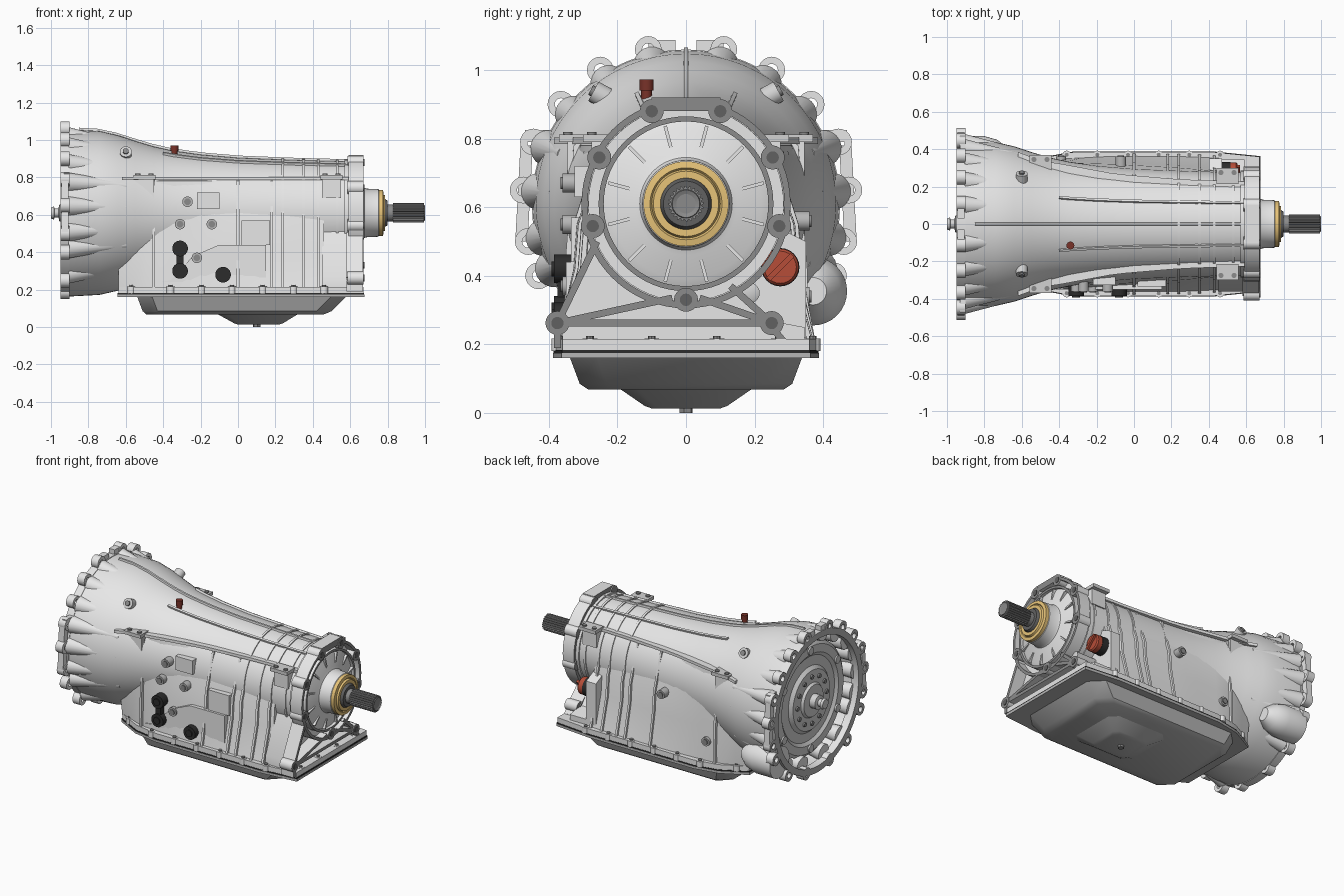
import bpy, bmesh, math
from mathutils import Vector

cube = bpy.data.objects.get("Cube")
if cube:
    bpy.data.objects.remove(cube)

AXIS_Z = 0.61


def material(name, *rgb):
    m = bpy.data.materials.new(name)
    m.use_nodes = True
    m.diffuse_color = (*rgb, 1)
    m.node_tree.nodes["Principled BSDF"].inputs["Base Color"].default_value = (*rgb, 1)
    return m


CASE = material("cast aluminium", 0.95, 0.95, 0.95)
MID = material("bright grey", 0.65, 0.65, 0.65)
FACE = material("machined grey", 0.26, 0.26, 0.26)
PAN = material("pan grey", 0.47, 0.47, 0.47)
STEEL = material("dark steel", 0.12, 0.12, 0.12)
BLACK = material("black plastic", 0.025, 0.025, 0.025)
GOLD = material("brass", 0.8, 0.55, 0.19)
RED = material("red plastic", 0.47, 0.075, 0.04)
DARK_RED = material("dark red plastic", 0.19, 0.032, 0.022)


def loft(name, rings, mat, closed=False, rule=None, second=None):
    """Skin a list of equal point rings; cap the ends unless closed."""
    bm = bmesh.new()
    vs = [[bm.verts.new(p) for p in ring] for ring in rings]
    n = len(vs[0])
    pairs = list(zip(vs, vs[1:])) + ([(vs[-1], vs[0])] if closed else [])
    for a, b in pairs:
        for i in range(n):
            j = (i + 1) % n
            bm.faces.new((a[i], a[j], b[j], b[i]))
    if not closed:
        bm.faces.new(vs[0])
        bm.faces.new(vs[-1])
    bmesh.ops.recalc_face_normals(bm, faces=bm.faces)
    bm.normal_update()
    for f in bm.faces:
        f.smooth = True
        if rule and rule(f):
            f.material_index = 1
    for e in bm.edges:
        e.smooth = e.calc_face_angle(0) < 0.6
    me = bpy.data.meshes.new(name)
    bm.to_mesh(me)
    bm.free()
    me.materials.append(mat)
    if second:
        me.materials.append(second)
    ob = bpy.data.objects.new(name, me)
    bpy.context.collection.objects.link(ob)


def revolve(name, profile, mat, y=0, z=AXIS_Z, segs=64, **kw):
    """Turn (x, radius) points about a line along x."""
    rings = [[(x, y + r * math.cos(t), z + r * math.sin(t))
              for t in (i * math.tau / segs for i in range(segs))] for x, r in profile]
    loft(name, rings, mat, **kw)


def rod(name, p, q, r, mat, r2=None, segs=20):
    p, q = Vector(p), Vector(q)
    d = (q - p).normalized()
    u = d.orthogonal().normalized()
    w = d.cross(u)
    ts = [i * math.tau / segs for i in range(segs)]
    loft(name, [[c + (u * math.cos(t) + w * math.sin(t)) * k for t in ts]
                for c, k in ((p, r), (q, r if r2 is None else r2))], mat)


def prism(name, pts, axis, a, b, mat, **kw):
    put = {"x": lambda u, v, w: (w, u, v), "y": lambda u, v, w: (u, w, v),
           "z": lambda u, v, w: (u, v, w)}[axis]
    loft(name, [[put(u, v, w) for u, v in pts] for w in (a, b)], mat, **kw)


def block(name, x0, x1, y0, y1, z0, z1, mat):
    prism(name, [(x0, y0), (x1, y0), (x1, y1), (x0, y1)], "z", z0, z1, mat)


def beam(name, p, q, w, a, b, mat, **kw):
    """Straight bar in the yz plane between two points."""
    p, q = Vector(p), Vector(q)
    n = (q - p).normalized().orthogonal() * w
    prism(name, [p + n, q + n, q - n, p - n], "x", a, b, mat, **kw)


def interp(table, x):
    for (a, *u), (b, *v) in zip(table, table[1:]):
        if x <= b:
            t = max(0, (x - a) / (b - a))
            return [i + (j - i) * t for i, j in zip(u, v)]
    return table[-1][1:]


def span(a, b, n):
    return [a + (b - a) * i / (n - 1) for i in range(n)]


grey = dict(rule=lambda f: abs(f.normal.x) > 0.9, second=FACE)
front_grey = dict(rule=lambda f: f.normal.x < -0.9, second=PAN)

# Bell housing and round main case
SHELL = [(-0.91, 0.447), (-0.74, 0.438), (-0.64, 0.415), (-0.55, 0.385), (-0.45, 0.355),
         (-0.35, 0.333), (-0.2, 0.312), (0.0, 0.295), (0.3, 0.283), (0.6, 0.275)]
inner = [(-0.6, 0.02), (-0.6, 0.37), (-0.7, 0.4), (-0.92, 0.42)]
revolve("main_case", inner + SHELL, CASE)
revolve("bell_flange", [(-0.95, 0.41), (-0.95, 0.45), (-0.9, 0.45), (-0.9, 0.41)],
        CASE, closed=True, **front_grey)

# Bolt lugs with soft cast fingers fading into the bell
LUGS = [(0.11, 1.06), (0.25, 1.0), (0.365, 0.9), (0.445, 0.79), (0.475, 0.65),
        (0.46, 0.5), (0.43, 0.4), (0.3, 0.25), (0.12, 0.19)]
for s in (-1, 1):
    for y, z in LUGS:
        y *= s
        revolve("bell_lug", [(-0.95, 0.018), (-0.95, 0.039), (-0.9, 0.039), (-0.9, 0.018)], CASE,
                y, z, 20, closed=True, **front_grey)
        k = Vector((y, z - AXIS_Z))
        p, q = k * 0.9, k * 0.8
        rod("bell_finger", (-0.91, p.x, p.y + AXIS_Z), (-0.6, q.x, q.y + AXIS_Z), 0.054, CASE, 0.02)
    # web between neighbouring lugs and flat ear at the shoulder
    beam("lug_web", (s * 0.465, 0.78), (s * 0.48, 0.5), 0.018, -0.945, -0.905, CASE)
    block("bell_ear", -0.93, -0.9, s * 0.4, s * 0.47, 0.79, 0.825, CASE)
    beam("top_web", (s * 0.03, 1.07), (s * 0.11, 1.07), 0.018, -0.945, -0.905, CASE)

# Rounded starter pocket low on one side
revolve("starter_pocket", [(-0.93, 0.1), (-0.8, 0.1), (-0.73, 0.08), (-0.68, 0.04)], CASE,
        0.37, 0.355, 32)

# Torque converter inside the bell
revolve("converter_disc", [(-0.62, 0.3), (-0.84, 0.36), (-0.875, 0.36), (-0.89, 0.34), (-0.89, 0.29),
                           (-0.875, 0.27), (-0.88, 0.21), (-0.9, 0.19), (-0.9, 0.11),
                           (-0.915, 0.1), (-0.915, 0.02)], MID)
revolve("pilot_hub", [(-0.9, 0.045), (-0.955, 0.045), (-0.96, 0.024), (-0.98, 0.024),
                      (-0.985, 0.035), (-1.0, 0.03)], MID, segs=24)
for i in range(12):
    t = i * math.tau / 12
    y, z = math.cos(t), math.sin(t)
    rod("converter_bolt", (-0.89, 0.15 * y, AXIS_Z + 0.15 * z),
        (-0.91, 0.15 * y, AXIS_Z + 0.15 * z), 0.014, FACE, segs=12)
    if i % 2:
        rod("converter_pad", (-0.88, 0.315 * y, AXIS_Z + 0.315 * z),
            (-0.9, 0.315 * y, AXIS_Z + 0.315 * z), 0.025, MID)

# Lower valve body casing, wider toward the pan
BODY = [(-0.64, 0.3, 0.29, 0.27), (-0.45, 0.315, 0.33, 0.345), (-0.1, 0.25, 0.32, 0.365),
        (0.25, 0.22, 0.3, 0.365), (0.6, 0.2, 0.27, 0.35)]


def body_ring(x, grow=0.0):
    top, mid, low = (w + grow for w in interp(BODY, x))
    half = [(top - 0.03, 0.8), (top, 0.78), (mid, 0.55), (mid + 0.01, 0.42), (low, 0.2)]
    return [(x, y, z) for y, z in half] + [(x, -y, z) for y, z in half[::-1]]


loft("lower_case", [body_ring(x) for x in span(-0.64, 0.46, 16)], CASE)

# Hoop ribs round the case
for x in (-0.45, 0.0, 0.18, 0.24, 0.35, 0.43):
    loft("side_rib", [body_ring(x - 0.007, 0.014), body_ring(x + 0.007, 0.014)], CASE)
for x in (0.24, 0.35, 0.43, 0.53):
    r = interp(SHELL, x)[0] + 0.006
    revolve("hoop_rib", [(x - 0.007, r), (x + 0.007, r)], CASE)

# Lengthwise ribs on the crown
for deg, x0 in ((0, -0.85), (24, -0.4), (-24, -0.4)):
    a = math.radians(deg)
    out, side = Vector((0, math.sin(a), math.cos(a))), Vector((0, math.cos(a), -math.sin(a)))
    rings = []
    for x in span(x0, 0.6, 16):
        c, r = Vector((x, 0, AXIS_Z)), interp(SHELL, x)[0]
        rings.append([c + out * (r + h) + side * w for h, w in
                      ((-0.02, -0.009), (0.012, -0.006), (0.012, 0.006), (-0.02, 0.009))])
    loft("crown_rib", rings, CASE)

for s in (-1, 1):
    # Shoulder ledge following the case
    rings = []
    for x in span(-0.62, 0.6, 16):
        y = max(math.sqrt(interp(SHELL, x)[0] ** 2 - 0.18 ** 2), interp(BODY, x)[0]) + 0.018
        rings.append([(x, s * v, z) for v, z in
                      ((y - 0.06, 0.785), (y, 0.785), (y, 0.803), (y - 0.06, 0.803))])
    loft("shoulder_ledge", rings, CASE)
    # Mounting tabs with gussets, and the shoulder boss
    for x, y in ((-0.5, 0.345), (0.5, 0.275)):
        block("mount_tab", x - 0.06, x + 0.06, s * (y - 0.06), s * (y + 0.025), 0.79, 0.812, MID)
        for dx in (-0.035, 0.035):
            rod("tab_bolt", (x + dx, s * y, 0.8), (x + dx, s * y, 0.82), 0.014, FACE, segs=12)
        block("tab_gusset", x - 0.05, x + 0.05, s * 0.22, s * y, 0.69, 0.79, CASE)
    rod("shoulder_boss", (-0.6, s * 0.2, 0.9), (-0.6, s * 0.27, 0.938), 0.032, MID)
    rod("boss_socket", (-0.6, s * 0.265, 0.935), (-0.6, s * 0.278, 0.942), 0.016, FACE, segs=12)

# Raised pads and bosses of each side
prism("sloped_pad", [(-0.42, 0.24), (0.15, 0.24), (0.15, 0.44), (-0.1, 0.44), (-0.24, 0.38),
                     (-0.36, 0.25)], "y", -0.35, -0.25, CASE)
block("side_pad", 0.02, 0.17, -0.335, -0.25, 0.44, 0.57, CASE)
block("upper_pad", -0.22, -0.1, -0.325, -0.22, 0.63, 0.72, CASE)
for x, z, s in ((-0.27, 0.67, -1), (-0.31, 0.55, -1), (-0.14, 0.55, -1), (-0.22, 0.37, -1),
                (-0.07, 0.56, 1), (-0.39, 0.34, 1)):
    rod("side_boss", (x, s * 0.26, z), (x, s * 0.36, z), 0.028, PAN)
    rod("boss_bolt", (x, s * 0.355, z), (x, s * 0.366, z), 0.018, FACE, segs=12)

# Black connectors on the front side
for x, z in ((-0.31, 0.42), (-0.31, 0.3), (-0.08, 0.28)):
    rod("connector", (x, -0.3, z), (x, -0.385, z), 0.042, BLACK)
    rod("connector_core", (x, -0.38, z), (x, -0.392, z), 0.022, BLACK)
block("connector_link", -0.328, -0.292, -0.375, -0.32, 0.3, 0.42, BLACK)

# Pan rail, gasket and oil pan
half = [(-0.64, 0.27), (-0.48, 0.355), (-0.32, 0.385), (0.42, 0.385), (0.67, 0.36)]
rim = half + [(x, -y) for x, y in half[::-1]]
prism("pan_rail", rim, "z", 0.182, 0.215, CASE)
prism("gasket", [(x * 1.005, y * 1.005) for x, y in rim], "z", 0.174, 0.183, BLACK)
prism("pan_rim", [(x * 1.008, y * 1.008) for x, y in rim], "z", 0.16, 0.175, PAN)


def tub(name, levels, mat):
    """Stack of chamfered rectangles (x0, x1, half width, corner, z)."""
    loft(name, [[(x0, w - c, z), (x0 + c, w, z), (x1 - c, w, z), (x1, w - c, z),
                 (x1, c - w, z), (x1 - c, -w, z), (x0 + c, -w, z), (x0, c - w, z)]
                for x0, x1, w, c, z in levels], mat)


tub("oil_pan", [(-0.54, 0.58, 0.34, 0.08, 0.165), (-0.51, 0.5, 0.31, 0.08, 0.085),
                (-0.49, 0.46, 0.285, 0.07, 0.068)], PAN)
tub("sump", [(-0.12, 0.33, 0.2, 0.05, 0.075), (-0.02, 0.24, 0.12, 0.03, 0.02),
             (0.0, 0.22, 0.1, 0.03, 0.013)], PAN)
rod("drain_plug", (0.1, 0, 0.02), (0.1, 0, 0), 0.02, FACE, segs=6)

bolts = [(x, s * 0.37) for x in span(-0.36, 0.46, 6) for s in (-1, 1)]
bolts += [(0.645, y) for y in (-0.28, -0.1, 0.09, 0.27)]
bolts += [(-0.57, s * 0.295) for s in (-1, 1)]
for x, y in bolts:
    rod("rail_boss", (x, y, 0.18), (x, y, 0.217), 0.022, CASE)
    rod("rail_bolt", (x, y, 0.215), (x, y, 0.224), 0.011, FACE, segs=8)

# Rear flange: outer ring, bolt lugs and triangular foot frame
revolve("rear_plate", [(0.57, 0.285), (0.62, 0.285)], CASE)
revolve("rear_ring", [(0.59, 0.287), (0.59, 0.305), (0.67, 0.305), (0.67, 0.287)], CASE, closed=True, **grey)
revolve("inner_ring", [(0.6, 0.24), (0.6, 0.255), (0.665, 0.255), (0.665, 0.24)], CASE, closed=True, **grey)
beam("top_bridge", (-0.1, 0.9), (0.1, 0.9), 0.02, 0.59, 0.67, CASE, **grey)
feet = [(-0.375, 0.262), (0.25, 0.262)]
for y, z in feet + [(s * y, z) for s in (-1, 1) for y, z in
                    ((0.1, 0.88), (0.253, 0.745), (0.272, 0.545))] + [(0, 0.33)]:
    revolve("rear_lug", [(0.585, 0.035), (0.672, 0.035)], CASE, y, z, 20, **grey)
    rod("rear_bolt_hole", (0.67, y, z), (0.675, y, z), 0.018, STEEL)
for p, q in ((feet[0], (-0.26, 0.5)), (feet[0], (-0.04, 0.335)), (feet[0], feet[1]),
             (feet[1], (0.04, 0.335)), (feet[1], (0.13, 0.37)), ((-0.375, 0.25), (-0.375, 0.19)),
             ((0.25, 0.25), (0.3, 0.19))):
    beam("foot_frame", p, q, 0.01, 0.58, 0.668, CASE, **grey)
prism("rear_apron", [(-0.36, 0.2), (0.345, 0.2), (0.345, 0.25), (0.24, 0.27), (0.16, 0.37),
                     (0.25, 0.55), (-0.25, 0.53), (-0.36, 0.27)], "x", 0.45, 0.59, CASE)
prism("plug_plate", [(0.15, 0.22), (0.35, 0.22), (0.35, 0.5), (0.25, 0.55), (0.15, 0.5)],
      "x", 0.4, 0.47, CASE)

# Rear cover dome with radial ribs, seal and output shaft
revolve("rear_cover", [(0.6, 0.242), (0.645, 0.242), (0.655, 0.22), (0.67, 0.15), (0.675, 0.135),
                       (0.685, 0.13), (0.75, 0.127), (0.765, 0.11), (0.765, 0.06)], CASE)
for i in range(12):
    t = (i + 0.5) * math.tau / 12
    p, q = (Vector((math.cos(t) * r, AXIS_Z + math.sin(t) * r)) for r in (0.17, 0.235))
    beam("cover_rib", p, q, 0.005, 0.64, 0.67, CASE)
revolve("seal_ring", [(0.74, 0.072), (0.74, 0.124), (0.775, 0.124), (0.778, 0.105), (0.772, 0.1),
                      (0.785, 0.095), (0.785, 0.072)], GOLD, closed=True)
revolve("shaft_collar", [(0.74, 0.075), (0.785, 0.075), (0.8, 0.066), (0.8, 0.03)], STEEL)
revolve("shaft_neck", [(0.78, 0.045), (0.85, 0.045)], FACE, segs=32)
teeth = 24
spline = [(math.cos(t) * r, AXIS_Z + math.sin(t) * r) for t, r in
          ((i * math.tau / (teeth * 4), 0.052 if i % 4 < 2 else 0.046) for i in range(teeth * 4))]
prism("output_spline", spline, "x", 0.83, 0.995, FACE)
revolve("shaft_tip", [(0.99, 0.044), (1.0, 0.04), (0.985, 0.005)], FACE, segs=32)

# Red filler plug on its black seat, level plug and breather
revolve("plug_seat", [(0.46, 0.056), (0.515, 0.056)], BLACK, 0.275, 0.425, 24)
revolve("filler_plug", [(0.51, 0.054), (0.545, 0.054), (0.553, 0.047)], RED, 0.275, 0.425, 24)
beam("plug_grip", (0.24, 0.39), (0.31, 0.46), 0.008, 0.54, 0.567, RED)
revolve("level_plug", [(0.46, 0.03), (0.61, 0.03), (0.615, 0.02)], MID, 0.185, 0.35, 20)
rod("breather", (-0.34, -0.115, 0.9), (-0.34, -0.115, 0.96), 0.016, DARK_RED)
rod("breather_cap", (-0.34, -0.115, 0.94), (-0.34, -0.115, 0.972), 0.021, DARK_RED)
